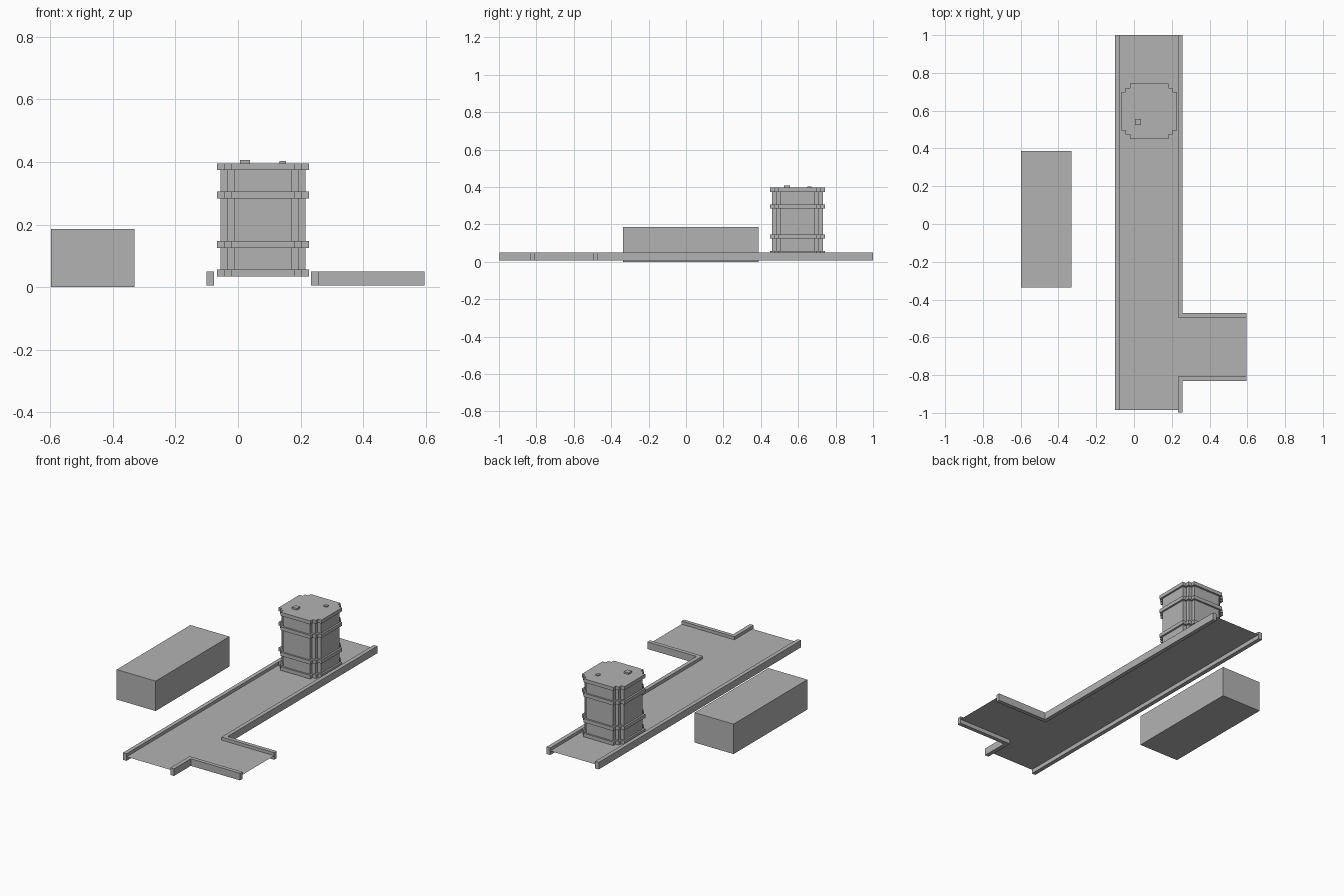
import bpy, bmesh

if "Cube" in bpy.data.objects:
    bpy.data.objects.remove(bpy.data.objects["Cube"])

grey = bpy.data.materials.new("plain_grey")
grey.diffuse_color = (0.45, 0.45, 0.45, 1)
grey.use_nodes = True
grey.node_tree.nodes["Principled BSDF"].inputs["Base Color"].default_value = grey.diffuse_color


def prism(bm, outline, z0, z1):
    """Extrude a counter-clockwise outline from z0 to z1."""
    low = [bm.verts.new((x, y, z0)) for x, y in outline]
    high = [bm.verts.new((x, y, z1)) for x, y in outline]
    bm.faces.new(low[::-1])
    bm.faces.new(high)
    n = len(outline)
    for i in range(n):
        j = (i + 1) % n
        bm.faces.new((low[i], low[j], high[j], high[i]))


def rect(x0, x1, y0, y1):
    return [(x0, y0), (x1, y0), (x1, y1), (x0, y1)]


def finish(name, bm):
    mesh = bpy.data.meshes.new(name)
    bm.to_mesh(mesh)
    bm.free()
    mesh.materials.append(grey)
    obj = bpy.data.objects.new(name, mesh)
    bpy.context.collection.objects.link(obj)


def solid(name, outline, z0, z1):
    bm = bmesh.new()
    prism(bm, outline, z0, z1)
    finish(name, bm)


def stepped_square(half, cx=0.08, cy=0.597):
    """Square with two-step notched corners."""
    a, b, c = half, half - 0.023, half - 0.045
    quarter = [(a, c), (b, c), (b, b), (c, b), (c, a)]
    pts = []
    for _ in range(4):
        pts += quarter
        quarter = [(-y, x) for x, y in quarter]
    return [(cx + x, cy + y) for x, y in pts]


# Long crate beside the walkway
solid("crate", rect(-0.598, -0.33, -0.337, 0.387), 0, 0.186)

# Thin T-shaped walkway floor
bm = bmesh.new()
floor = [(-0.076, -0.985), (0.233, -0.985), (0.233, -0.808), (0.596, -0.808),
         (0.596, -0.496), (0.233, -0.496), (0.233, 1.0), (-0.076, 1.0)]
bm.faces.new([bm.verts.new((x, y, 0.031)) for x, y in floor])
finish("walkway_floor", bm)

# Edge rails, the right ones turning into the side branch
solid("left_rail", rect(-0.101, -0.076, -0.985, 1.0), 0.006, 0.05)
solid("right_rail", [(0.233, -0.496), (0.596, -0.496), (0.596, -0.471),
                     (0.258, -0.471), (0.258, 1.0), (0.233, 1.0)], 0.006, 0.05)
solid("front_corner_rail", [(0.233, -0.997), (0.258, -0.997), (0.258, -0.832),
                            (0.596, -0.832), (0.596, -0.808), (0.233, -0.808)], 0.006, 0.05)

# Tower body with four bands
solid("tower_body", stepped_square(0.136), 0.036, 0.394)
bm = bmesh.new()
for z in (0.035, 0.125, 0.284, 0.374):
    prism(bm, stepped_square(0.147), z, z + 0.022)
finish("tower_bands", bm)

# Small roof blocks
solid("large_roof_block", rect(0.006, 0.038, 0.523, 0.555), 0.39, 0.407)
solid("small_roof_block", rect(0.133, 0.153, 0.65, 0.67), 0.39, 0.403)
